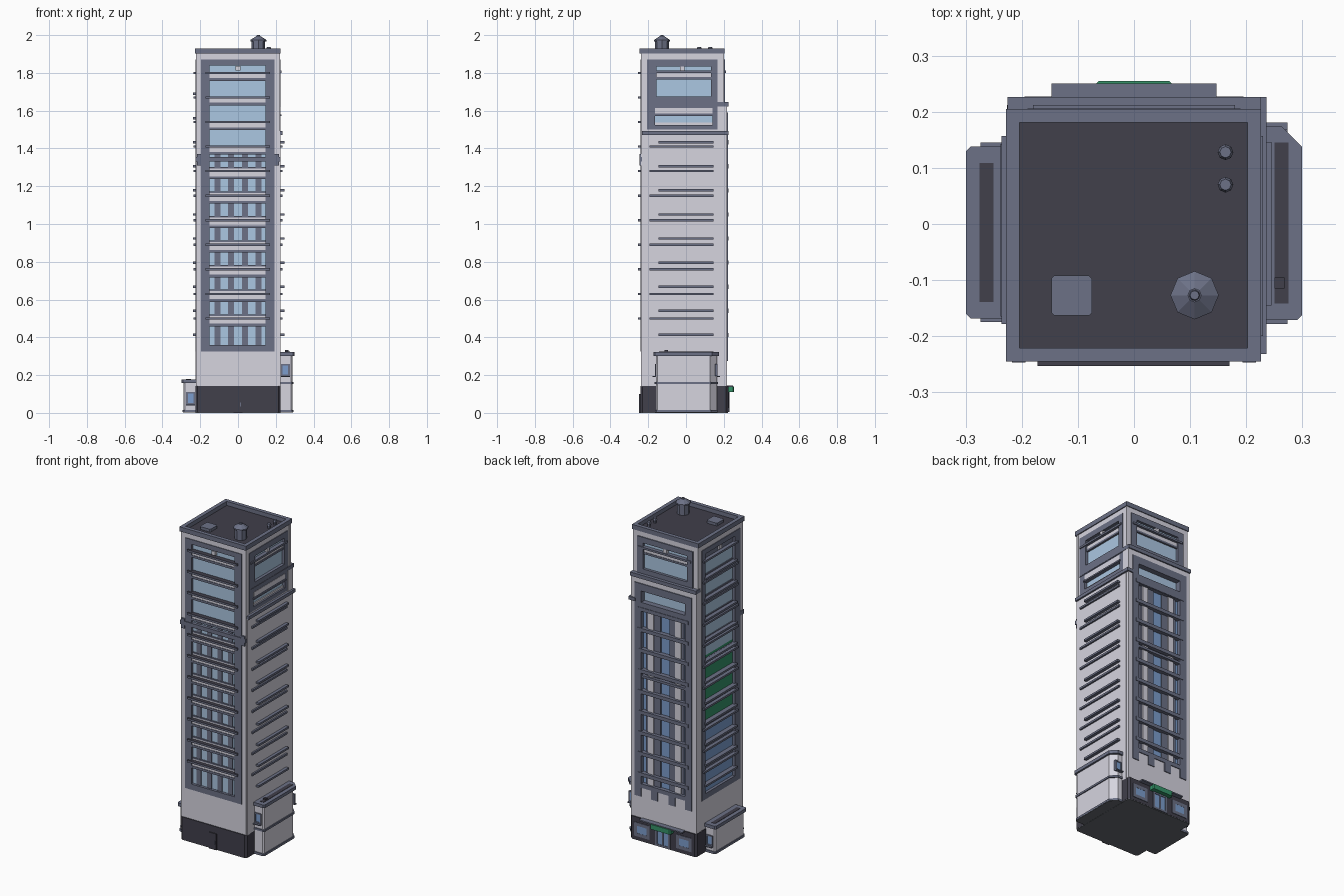
import bpy, bmesh, math

old = bpy.data.objects.get("Cube")
if old:
    bpy.data.objects.remove(old, do_unlink=True)


def material(name, r, g, b):
    m = bpy.data.materials.new(name)
    m.use_nodes = True
    m.diffuse_color = (r, g, b, 1)
    m.node_tree.nodes["Principled BSDF"].inputs["Base Color"].default_value = (r, g, b, 1)
    return m


WALL = material("pale_stone", 0.67, 0.66, 0.74)
TRIM = material("slate_trim", 0.15, 0.165, 0.24)
DARK = material("dark_base", 0.052, 0.05, 0.07)
GLASS = material("pale_glass", 0.41, 0.57, 0.76)
BLUE = material("blue_glass", 0.20, 0.34, 0.61)
GREEN = material("green", 0.035, 0.29, 0.14)
FLOOR = material("foundation_grey", 0.13, 0.14, 0.16)


def finish(name, bm, *mats):
    bmesh.ops.recalc_face_normals(bm, faces=bm.faces)
    mesh = bpy.data.meshes.new(name)
    bm.to_mesh(mesh)
    bm.free()
    for m in mats:
        mesh.materials.append(m)
    ob = bpy.data.objects.new(name, mesh)
    bpy.context.collection.objects.link(ob)
    return ob


def boxes(name, items, mat, top=None):
    """Joined boxes given as (x0, x1, y0, y1, z0, z1); top colours upward faces."""
    bm = bmesh.new()
    for x0, x1, y0, y1, z0, z1 in items:
        vs = bmesh.ops.create_cube(bm, size=1)["verts"]
        for v in vs:
            v.co = (x0 if v.co.x < 0 else x1, y0 if v.co.y < 0 else y1, z0 if v.co.z < 0 else z1)
    ob = finish(name, bm, mat, top or mat)
    if top:
        for p in ob.data.polygons:
            p.material_index = int(p.normal.z > 0.9)
    return ob


def prism(name, outline, z0, z1, mat):
    bm = bmesh.new()
    face = bm.faces.new([bm.verts.new((x, y, z0)) for x, y in outline])
    up = bmesh.ops.extrude_face_region(bm, geom=[face])["geom"]
    for v in up:
        if isinstance(v, bmesh.types.BMVert):
            v.co.z = z1
    return finish(name, bm, mat)


def on(side, u0, u1, z0, z1, d0, d1):
    """Box on a side: u runs along the wall, d is the distance outward."""
    if side == "front":
        return (u0, u1, -d1, -d0, z0, z1)
    if side == "back":
        return (u0, u1, d0, d1, z0, z1)
    if side == "left":
        return (d0, d1, u0, u1, z0, z1)
    return (-d1, -d0, u0, u1, z0, z1)


def ring(side, outer, inner, d0, d1):
    a0, a1, c0, c1 = outer
    b0, b1, e0, e1 = inner
    return [on(side, a0, b0, c0, c1, d0, d1), on(side, b1, a1, c0, c1, d0, d1),
            on(side, b0, b1, c0, e0, d0, d1), on(side, b0, b1, e1, c1, d0, d1)]


def collar(x0, x1, y0, y1, z0, z1, t):
    return [(x0, x1, y0, y0 + t, z0, z1), (x0, x1, y1 - t, y1, z0, z1),
            (x0, x0 + t, y0 + t, y1 - t, z0, z1), (x1 - t, x1, y0 + t, y1 - t, z0, z1)]


def chamfered(x0, x1, y0, y1, c):
    return [(x0 + c, y0), (x1 - c, y0), (x1, y0 + c), (x1, y1 - c),
            (x1 - c, y1), (x0 + c, y1), (x0, y1 - c), (x0, y0 + c)]


def framed_window(name, side, rect, d, glass, border=0.012, out=0.005):
    u0, u1, z0, z1 = rect
    inner = (u0 + border, u1 - border, z0 + border, z1 - border)
    boxes(name + "_frame", ring(side, rect, inner, d - 0.01, d + out), TRIM)
    boxes(name + "_glass", [on(side, *inner, d - 0.01, d + 0.002)], glass)


# Tower core, plinth, foundation and roof
boxes("tower_core", [(-0.2, 0.2, -0.218, 0.183, 0.02, 1.89)], TRIM)
prism("plinth", chamfered(-0.226, 0.226, -0.242, 0.224, 0.012), 0.004, 0.142, DARK)
prism("foundation", chamfered(-0.225, 0.225, -0.241, 0.223, 0.012), 0, 0.004, FLOOR)
boxes("roof_deck", [(-0.215, 0.215, -0.232, 0.195, 1.88, 1.905)], DARK)
boxes("parapet", collar(-0.228, 0.226, -0.245, 0.205, 1.902, 1.93, 0.024), TRIM)

# Pale walls around the openings
FRONT = (-0.195, 0.192, 0.325, 1.87)
SIDE = (-0.207, 0.167, 0.325, 1.87)
boxes("front_wall", ring("front", (-0.222, 0.222, 0.14, 1.904), FRONT, 0.222, 0.237), WALL)
boxes("right_wall", ring("right", (-0.237, 0.2, 0.14, 1.904), SIDE, 0.205, 0.222), WALL)
boxes("left_upper_wall", ring("left", (-0.237, 0.2, 1.45, 1.904), (-0.207, 0.167, 1.5, 1.87), 0.205, 0.22), WALL)
boxes("left_lower_wall", [(0.19, 0.226, -0.232, 0.2, 0.14, 1.475)], WALL)
boxes("left_wall_cap", [(0.19, 0.236, -0.232, 0.226, 1.472, 1.492)], TRIM)
boxes("back_upper_wall", ring("back", (-0.222, 0.222, 1.6, 1.904), (-0.19, 0.19, 1.65, 1.87), 0.185, 0.2), WALL)
boxes("back_lower_wall", ring("back", (-0.224, 0.224, 0.14, 1.625), (-0.19, 0.19, 0.33, 1.59), 0.17, 0.218), WALL)
boxes("back_cornice", [(-0.225, 0.225, 0.18, 0.226, 1.622, 1.645)], TRIM)

# Slate frames
F_WIN, S_WIN = (-0.15, 0.146, 0.36, 1.84), (-0.155, 0.133, 0.36, 1.84)
boxes("front_frame", ring("front", FRONT, F_WIN, 0.2, 0.241), TRIM)
boxes("right_frame", ring("right", SIDE, S_WIN, 0.19, 0.226), TRIM)
boxes("left_upper_frame", ring("left", (-0.207, 0.167, 1.62, 1.87), (-0.155, 0.133, 1.675, 1.835), 0.19, 0.224)
      + ring("left", (-0.207, 0.167, 1.5, 1.62), (-0.165, 0.14, 1.525, 1.575), 0.19, 0.222), TRIM)
boxes("left_band_panel", [(0.19, 0.2235, -0.165, 0.14, 1.585, 1.614)], WALL)
boxes("left_band", [(0.19, 0.226, -0.2, 0.2, 1.622, 1.645), (0.19, 0.229, -0.17, 0.145, 1.571, 1.58)], TRIM)
boxes("left_lower_sill", [(0.19, 0.212, -0.165, 0.14, 1.525, 1.537)], WALL)
boxes("left_upper_glass", [(0.19, 0.206, -0.17, 0.145, 1.51, 1.84)], GLASS)
boxes("back_upper_frame", ring("back", (-0.19, 0.19, 1.645, 1.87), (-0.15, 0.15, 1.675, 1.835), 0.17, 0.206), TRIM)
boxes("back_upper_glass", [(-0.16, 0.16, 0.17, 0.189, 1.46, 1.84)], GLASS)
boxes("back_lower_frame", ring("back", (-0.195, 0.195, 1.43, 1.59), (-0.15, 0.15, 1.475, 1.545), 0.18, 0.223)
      + ring("back", (-0.195, 0.195, 0.33, 1.43), (-0.15, 0.15, 0.355, 1.42), 0.18, 0.223)
      + [on("back", x - 0.022, x + 0.022, 0.275, 0.335, 0.2, 0.223) for x in (-0.173, -0.06, 0.06, 0.173)], TRIM)

# Front floors: glass, spandrels, mullions and ledges
LEVELS = [0.5 + 0.13 * i for i in range(11)]
U0, U1 = F_WIN[:2]
boxes("front_spandrels", [on("front", U0, U1, z - 0.028, z - 0.006, 0.222, 0.234) for z in LEVELS]
      + [on("front", U0, U1, z + 0.004, z + 0.014, 0.222, 0.23) for z in LEVELS if z < 1.35], WALL)
boxes("front_strips", [on("front", U0, U1, z - 0.042, z - 0.028, 0.222, 0.237) for z in LEVELS]
      + [on("front", U0, U1, z + 0.014, z + 0.022, 0.222, 0.232) for z in LEVELS if z < 1.35], TRIM)
boxes("front_ledges", [on("front", U0 - 0.022, U1 + 0.024, z - 0.006, z + 0.006, 0.222, 0.253) for z in LEVELS], TRIM, DARK)
boxes("front_glass", [on("front", -0.155, 0.15, 0.35, 1.85, 0.21, 0.224)], GLASS)
boxes("front_mullions", [on("front", x - 0.016, x + 0.016, 0.36, 1.385, 0.21, 0.229)
                         for x in (-0.108, -0.036, 0.036, 0.108)], TRIM)
boxes("front_band", [on("front", -0.226, 0.224, 1.33, 1.355, 0.21, 0.245)]
      + [on("front", x - 0.012, x + 0.012, 1.31, 1.37, 0.21, 0.247) for x in (-0.205, 0.205)], TRIM)

# Right side floors: coloured glass between paired ledges
for name, z0, z1, mat in (("lower", 0.35, 0.78, BLUE), ("middle", 0.78, 1.2, GREEN), ("upper", 1.2, 1.85, GLASS)):
    boxes("right_glass_" + name, [on("right", -0.16, 0.14, z0, z1, 0.19, 0.209)], mat)
HIGH = [0.413 + 0.1275 * i for i in range(9)]
boxes("right_spandrels", [on("right", *S_WIN[:2], z, z + 0.035, 0.2, 0.214) for z in LEVELS], TRIM)
boxes("right_ledges", [on("right", -0.178, 0.157, z - 0.006, z + 0.006, 0.2, 0.236) for z in LEVELS]
      + [on("right", -0.165, 0.143, z - 0.006, z + 0.006, 0.2, 0.238) for z in HIGH + [1.56, 1.69]], TRIM)

# Thin ledges on the left side and crown details
boxes("left_ledges", [on("left", -0.145, 0.146, z - 0.006, z + 0.006, 0.21, 0.245) for z in HIGH]
      + [on("left", -0.193, 0.146, z - 0.006, z + 0.006, 0.21, 0.236) for z in LEVELS[:8]], TRIM)
boxes("crown_ledges", [on("left", -0.2, 0.157, 1.8, 1.812, 0.2, 0.23), on("left", -0.155, 0.133, 1.765, 1.777, 0.2, 0.218),
                       on("back", -0.18, 0.18, 1.8, 1.812, 0.18, 0.212), on("back", -0.15, 0.15, 1.765, 1.777, 0.18, 0.2)], TRIM)
boxes("crown_spandrels", [on("left", -0.155, 0.133, 1.777, 1.8, 0.2, 0.214),
                          on("back", -0.15, 0.15, 1.777, 1.8, 0.18, 0.197)], WALL)
boxes("crown_lamps", [on(s, c - 0.012, c + 0.012, 1.812, 1.836, 0.18, d) for s, c, d in
                      (("front", 0, 0.24), ("left", -0.02, 0.222), ("right", -0.02, 0.222), ("back", 0, 0.205))], WALL)

# Back facade: tall glass strips, piers and ledges
boxes("back_glass", [on("back", -0.155, 0.155, 0.35, 1.425, 0.17, 0.198)], BLUE)
boxes("back_pier_casings", [on("back", s * 0.08 - 0.05, s * 0.08 + 0.05, 0.355, 1.42, 0.18, 0.205) for s in (-1, 1)], TRIM)
boxes("back_piers", [on("back", s * 0.093 - 0.019, s * 0.093 + 0.019, 0.355, 1.42, 0.18, 0.211) for s in (-1, 1)], WALL)
boxes("back_ledges", [on("back", -0.172, 0.172, z - 0.011, z + 0.011, 0.18, 0.226) for z in HIGH], TRIM)
boxes("back_band", [on("back", -0.16, 0.16, 1.01, 1.025, 0.19, 0.222)], TRIM)

# Back entrance
boxes("entrance_canopy", [on("back", -0.147, 0.147, 0.136, 0.144, 0.215, 0.25)], TRIM)
prism("awning", [(-0.07, 0.22), (0.07, 0.22), (0.07, 0.248), (0.063, 0.255), (-0.063, 0.255), (-0.07, 0.248)], 0.11, 0.14, GREEN)
framed_window("entrance_door", "back", (-0.05, 0.05, 0.004, 0.112), 0.224, BLUE)
boxes("door_divider", [on("back", -0.004, 0.004, 0.004, 0.11, 0.22, 0.229)], TRIM)
for name, x in (("left", 0.143), ("right", -0.143)):
    framed_window("shop_window_" + name, "back", (x - 0.052, x + 0.052, 0.025, 0.11), 0.224, BLUE, 0.02, 0.003)
boxes("service_door", [on("front", -0.025, 0.025, 0, 0.1, 0.23, 0.248)], DARK)
boxes("service_handle", [on("front", 0.01, 0.015, 0.035, 0.055, 0.24, 0.25)], TRIM)


# Side annexes: chamfered blocks with trims, parapet roof and windows
def annex(name, s, top, y0, y1, c, win):
    def outline(g):
        xo, yb = 0.288 + g, y1 + g
        pts = [(0.2, y0 - g), (xo - 0.008, y0 - g), (xo, y0 - g + 0.008), (xo, yb - c), (xo - c, yb), (0.2, yb)]
        return [(s * x, y) for x, y in pts]
    prism(name + "_walls", outline(0), 0.01, top - 0.01, WALL)
    prism(name + "_foot", outline(0.005), 0.004, 0.016, TRIM)
    prism(name + "_foundation", outline(0.004), 0.001, 0.004, FLOOR)
    prism(name + "_cap", outline(0.011), top - 0.02, top, TRIM)
    roof = sorted((s * 0.25, s * 0.275))
    boxes(name + "_roof", [(*roof, y0 + 0.018, y1 - 0.018, top - 0.005, top + 0.002)], DARK)
    xs = sorted((s * 0.228, s * 0.274))
    for side, d in (("front", -y0), ("back", y1)):
        framed_window(name + "_" + side + "_window", side, (*xs, *win), d, BLUE, 0.008)
        boxes(name + "_" + side + "_sill", [on(side, *xs, win[0] - 0.006, win[0], d, d + 0.018)], TRIM)
    if top > 0.3:
        prism(name + "_belt", outline(0.006), 0.152, 0.164, TRIM)


annex("left_annex", 1, 0.322, -0.16, 0.163, 0.036, (0.195, 0.258))
annex("right_annex", -1, 0.178, -0.157, 0.127, 0.008, (0.045, 0.11))
boxes("annex_vent", [(0.25, 0.268, -0.115, -0.095, 0.32, 0.332)], DARK)


# Rooftop equipment
def turned(name, x, y, sections, mat, sides=8):
    bm = bmesh.new()
    for r1, r2, z0, z1 in sections:
        vs = bmesh.ops.create_cone(bm, cap_ends=True, segments=sides, radius1=r1, radius2=r2, depth=z1 - z0)["verts"]
        bmesh.ops.translate(bm, verts=vs, vec=(x, y, (z0 + z1) / 2))
    return finish(name, bm, mat)


turned("water_tank", 0.108, -0.127, [(0.036, 0.036, 1.9, 1.968), (0.043, 0.043, 1.966, 1.974),
                                     (0.043, 0.012, 1.974, 1.994), (0.011, 0.008, 1.99, 2.0)], TRIM)
for i, y in enumerate((0.07, 0.128)):
    turned("roof_pipe_%d" % (i + 1), 0.163, y, [(0.008, 0.008, 1.9, 1.928), (0.014, 0.01, 1.925, 1.936)], TRIM)
prism("roof_hatch", chamfered(-0.147, -0.075, -0.163, -0.092, 0.005), 1.9, 1.922, TRIM)
